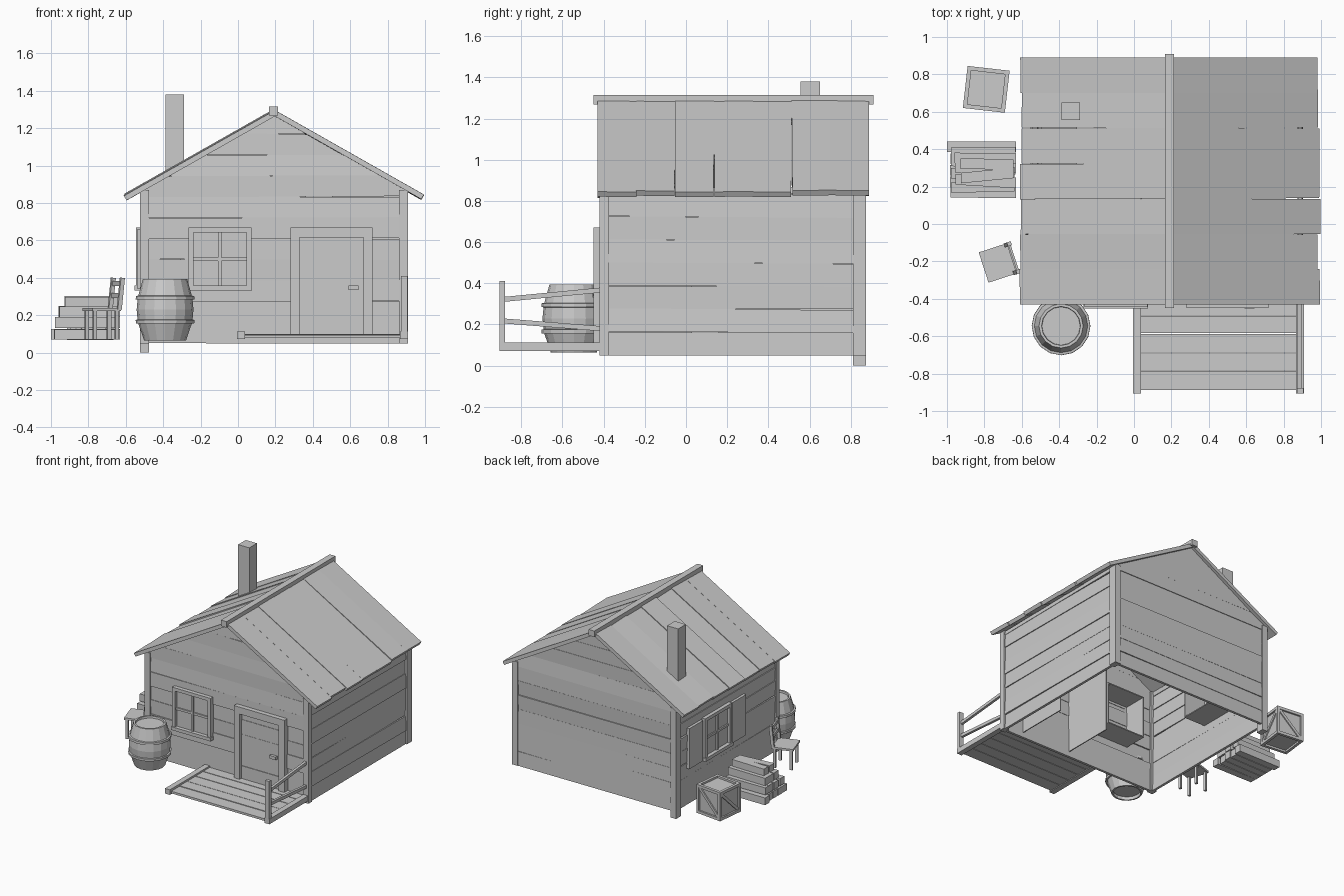
import bpy, bmesh, math, random
from mathutils import Vector as V, Matrix as M

if "Cube" in bpy.data.objects:
    bpy.data.objects.remove(bpy.data.objects["Cube"])

random.seed(4)
rnd = random.uniform


def make(name, prisms, mat=M()):
    """One mesh object from (polygon, extrusion vector) prisms."""
    bm = bmesh.new()
    for poly, off in prisms:
        a = [bm.verts.new(V(p)) for p in poly]
        b = [bm.verts.new(V(p) + V(off)) for p in poly]
        bm.faces.new(a)
        bm.faces.new(b[::-1])
        for i in range(len(a)):
            j = (i + 1) % len(a)
            bm.faces.new((a[j], a[i], b[i], b[j]))
    bmesh.ops.recalc_face_normals(bm, faces=bm.faces)
    me = bpy.data.meshes.new(name)
    bm.to_mesh(me)
    bm.free()
    ob = bpy.data.objects.new(name, me)
    ob.matrix_world = mat
    bpy.context.collection.objects.link(ob)
    return ob


def box(x0, x1, y0, y1, z0, z1):
    return ([(x0, y0, z0), (x1, y0, z0), (x1, y1, z0), (x0, y1, z0)], (0, 0, z1 - z0))


def beam(a, b, w, d, side=(1, 0, 0)):
    """Square bar from a to b; w is its size along side, d the other way."""
    a, b, s = V(a), V(b), V(side)
    t = (b - a).cross(s).normalized() * d / 2
    s = s * w / 2
    return ([a - s - t, a + s - t, a + s + t, a - s + t], b - a)


# House outline
XL, XR, YF, YB, CX = -0.515, 0.90, -0.405, 0.865, 0.19
EAVE, APEX, SLOPE = 0.865, 1.27, 0.567
STEP = 0.112


def half(z):
    return max(0.004, min((XR - XL) / 2, (APEX - z) / SLOPE))


# Gable walls, planks cut to the roof slope
def gable_wall(name, y, out):
    planks = []
    for i in range(11):
        z0 = 0.05 + i * STEP
        z1 = min(z0 + STEP, APEX - 0.003)
        zs = [z0] + ([EAVE] if z0 < EAVE < z1 else []) + [z1]
        lo, hi, sk = rnd(0, .01), rnd(0, .01), rnd(-.004, .004)
        pts = []
        for s in (1, -1):
            for z in (zs if s == 1 else zs[::-1]):
                f = (z - z0) / STEP
                pts.append((CX + s * half(z), y + out * (lo + (hi - lo) * f), z + s * sk))
        planks.append((pts, (0, -out * 0.02, 0)))
    make(name, planks)


gable_wall("front_wall", YF, -1)
gable_wall("back_wall", YB - .005, 1)


# Long side walls
def side_wall(name, x, out):
    planks = []
    for i in range(8):
        z0 = 0.05 + i * STEP
        z1 = min(z0 + STEP, EAVE)
        if z1 - z0 < .01:
            continue
        lo, hi, sk = rnd(0, .01), rnd(0, .01), rnd(-.005, .005)
        if i == 0:
            sk = 0
        a, b = x + out * lo, x + out * hi
        planks.append(([(a, YF, z0 - sk), (a, YB, z0 + sk), (b, YB, z1 + sk), (b, YF, z1 - sk)],
                       (-out * .02, 0, 0)))
    make(name, planks)


side_wall("left_wall", XL + .005, -1)
side_wall("right_wall", XR - .005, 1)

# Corner posts; the back left one reaches the ground
make("corner_posts", [
    box(-.525, -.477, -.42, -.375, .05, .87), box(.862, .91, -.42, -.375, .05, .87),
    box(-.525, -.477, .81, .875, 0, .87), box(.862, .91, .81, .875, .05, .87)])

# Roof planks running down both slopes
for s, name in ((-1, "left_roof"), (1, "right_roof")):
    planks = []
    down = V((s * .87, 0, -.493))
    up = V((s * .493, 0, .87))
    w = 1.32 / 7
    for i in range(7):
        y0 = -.43 + i * w
        l, r, n = rnd(-.004, .006), rnd(-.004, .006), .915 + rnd(-.008, .01)
        sk = rnd(-.004, .004) if 0 < i < 6 else 0
        top = V((CX, 0, 1.295))
        pts = [top + up * l + V((0, y0, 0)), top + up * r + V((0, y0 + w, 0)),
               top + down * n + up * r + V((0, y0 + w + sk, 0)),
               top + down * n + up * l + V((0, y0 + sk, 0))]
        planks.append((pts, -up * .028))
    make(name, planks)
make("ridge_beam", [box(.165, .215, -.45, .91, 1.268, 1.315)])
make("chimney", [box(-.387, -.29, .555, .65, .86, 1.38)])


# Windows: local x across, y into the house, z up
def window(name, mat):
    w, h, f, d = .168, .168, .026, .20
    bars = [box(-w, -w + f, -.04, .015, -h, h), box(w - f, w, -.04, .015, -h, h),
            box(-w + f, w - f, -.04, .015, h - f, h), box(-w - .005, w + .005, -.048, .015, -h, -h + f),
            box(-.009, .009, -.03, .01, -h + f, h - f), box(-w + f, w - f, -.028, .01, -.009, .009)]
    make(name + "_frame", bars, mat)
    make(name + "_glass", [box(-w + .01, w - .01, -.018, -.01, -h + .01, h - .01)], mat)
    e = w - .008
    make(name + "_reveal", [box(-w, -e, .01, d, -h, h), box(e, w, .01, d, -h, h),
                            box(-e, e, .01, d, -h, -e), box(-e, e, .01, d, e, h)], mat)


window("front_window", M.Translation((-.097, YF, .50)))
side = M.Translation((XL + .01, .37, .50)) @ M.Rotation(-math.pi / 2, 4, 'Z')
window("side_window", side)
make("shutters", [box(s * .27 - .085, s * .27 + .085, -.032, -.005, -.16, .16) for s in (-1, 1)], side)

# Door with deep frame
make("door_frame", [box(.28, .33, -.45, -.39, .09, .67), box(.67, .72, -.45, -.39, .09, .67),
                    box(.33, .67, -.45, -.39, .615, .67)])
make("door_reveal", [box(.28, .288, -.39, .03, .09, .67), box(.712, .72, -.39, .03, .09, .67),
                     box(.288, .712, -.39, .03, .662, .67)])
zs = [.09, .20, .30, .45, .565, .615]
make("door", [box(.33, .67, -.424 - rnd(0, .006), -.39, a, b) for a, b in zip(zs, zs[1:])])
make("door_handle", [box(.59, .645, -.452, -.42, .335, .36)])

# Porch deck, side beams and railing
ys = [-.89, -.785, -.69, -.585, -.49, -.40]
make("porch_deck", [box(.02, .885, a + .002, b - .002, .078, .097 + rnd(-.003, .003))
                    for a, b in zip(ys, ys[1:])])
make("porch_beams", [box(-.005, .038, -.905, -.40, .072, .112), box(.865, .908, -.905, -.40, .072, .112)])
make("railing", [box(.871, .906, -.905, -.878, .112, .41),
                 beam((.885, -.885, .322), (.885, -.415, .367), .02, .024),
                 beam((.885, -.885, .217), (.885, -.415, .18), .02, .024)])


# Barrel: lathed profile with hoops and recessed ends
def lathe(name, profile, loc, n=16):
    bm = bmesh.new()
    rings = [[bm.verts.new((r * math.cos(2 * math.pi * i / n), r * math.sin(2 * math.pi * i / n), z))
              for i in range(n)] for r, z in profile]
    for a, b in zip(rings, rings[1:]):
        for i in range(n):
            j = (i + 1) % n
            bm.faces.new((a[i], a[j], b[j], b[i]))
    bm.faces.new(rings[0][::-1])
    bm.faces.new(rings[-1])
    bmesh.ops.recalc_face_normals(bm, faces=bm.faces)
    me = bpy.data.meshes.new(name)
    bm.to_mesh(me)
    bm.free()
    ob = bpy.data.objects.new(name, me)
    ob.location = loc
    bpy.context.collection.objects.link(ob)


lathe("barrel", [(.10, .09), (.10, .065), (.112, .065), (.143, .155), (.156, .157), (.157, .175),
                 (.147, .177), (.152, .23), (.147, .283), (.157, .285), (.156, .303), (.143, .305),
                 (.118, .395), (.104, .395), (.102, .38)], (-.39, -.545, 0))

# Chair, back facing the house
R = M.Translation((-.728, -.208, 0)) @ M.Rotation(math.radians(18), 4, 'Z')
make("chair_seat", [box(-.08, .08, -.085, .085, .222, .238)], R)
make("chair_legs", [beam((x, y, .07), (x, y, .224), .02, .02)
                    for x in (-.062, .062) for y in (-.068, .068)], R)
make("chair_back", [beam((.072, y, .23), (.09, y, .40), .022, .022, (0, 1, 0)) for y in (-.078, .078)]
     + [beam((.075 + (z - .23) * .1, -.078, z), (.075 + (z - .23) * .1, .078, z), .012, .026)
        for z in (.305, .37)], R)

# Stacked timber
logs = []
for row, (n, z, x0) in enumerate(((5, .07, -1.0), (4, .133, -.995), (3, .19, -.975), (2, .243, -.93))):
    for i in range(n):
        y = .29 + (i - (n - 1) / 2) * .061
        sk, h = (rnd(-.018, .018) if row else rnd(-.004, .004)), .054 + rnd(0, .006)
        logs.append(beam((x0 + rnd(0, .02), y - sk, z + h / 2), (-.63 - rnd(0, .015), y + sk, z + h / 2),
                         .056, h, (0, 1, 0)))
make("timber_stack", logs)

# Crate: inner box, edge bars and a diagonal on every upright face
C = M.Translation((-.79, .72, .18)) @ M.Rotation(math.radians(-6.5), 4, 'Z')
h, b = .113, .022
make("crate_box", [box(-.1, .1, -.1, .1, -.098, .098)], C)
bars = []
for s in (-1, 1):
    for t in (-1, 1):
        p, q = s * (h - b / 2), t * (h - b / 2)
        bars += [beam((p, q, -.11), (p, q, .11), b, b), beam((p, -h, q), (p, h, q), b, b),
                 beam((-h, p, q), (h, p, q), b, b, (0, 1, 0))]
    bars += [beam((s * .103, -.095, -.095), (s * .103, .095, .095), .012, b),
             beam((-.095, s * .103, -.095), (.095, s * .103, .095), .012, b, (0, 1, 0))]
make("crate_frame", bars, C)
